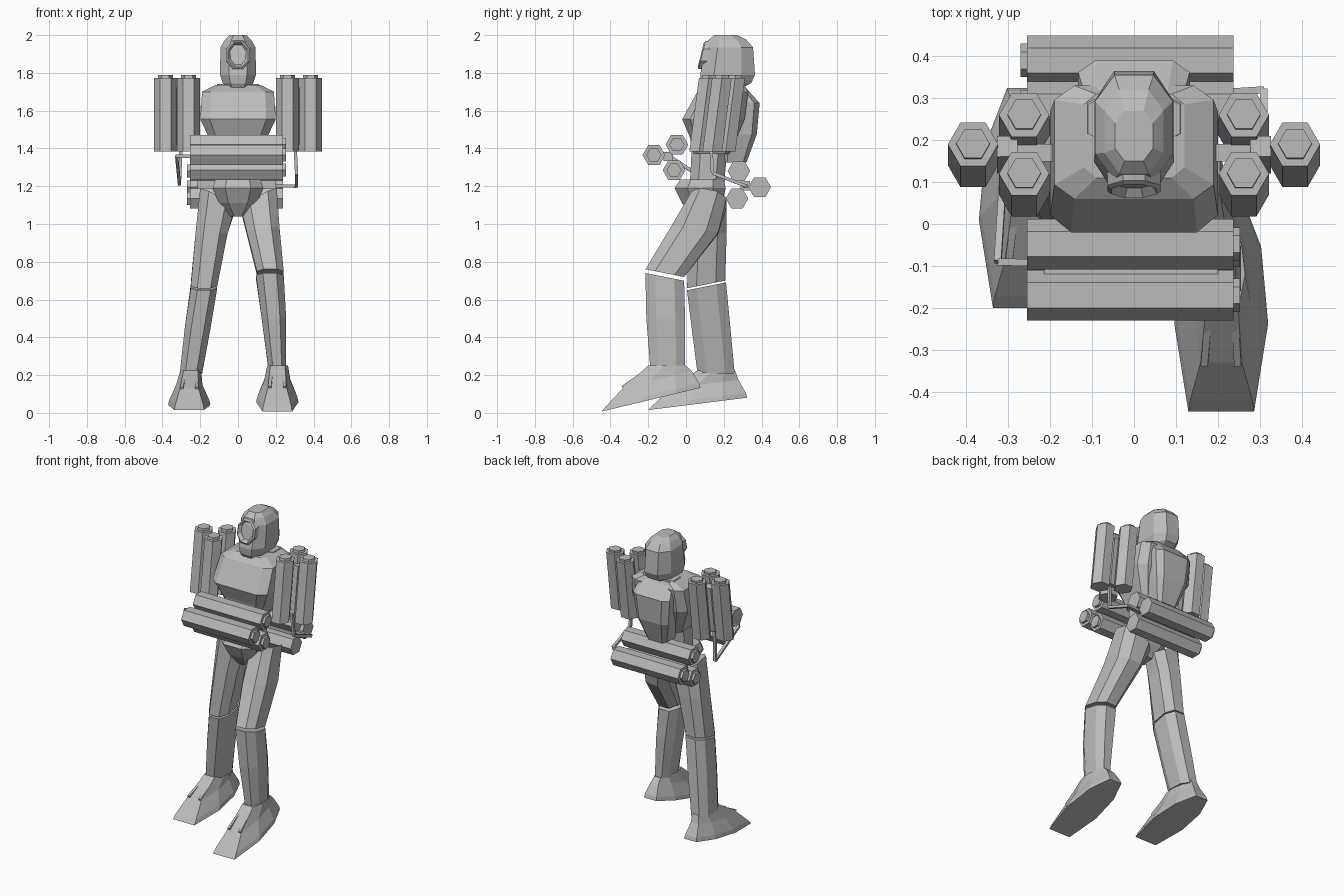
import bpy, bmesh, math
from mathutils import Vector

cube = bpy.data.objects.get("Cube")
if cube:
    bpy.data.objects.remove(cube, do_unlink=True)

grey = bpy.data.materials.new("plain grey")
grey.use_nodes = True
colour = (0.5, 0.5, 0.5, 1)
grey.diffuse_color = colour
grey.node_tree.nodes["Principled BSDF"].inputs["Base Color"].default_value = colour


def loft(name, rings):
    """Skin a list of equal-length point rings and cap both ends."""
    bm = bmesh.new()
    loops = [[bm.verts.new(p) for p in ring] for ring in rings]
    for low, high in zip(loops, loops[1:]):
        count = len(low)
        for i in range(count):
            j = (i + 1) % count
            bm.faces.new((low[i], low[j], high[j], high[i]))
    bm.faces.new(loops[0][::-1])
    bm.faces.new(loops[-1])
    bmesh.ops.recalc_face_normals(bm, faces=bm.faces)
    mesh = bpy.data.meshes.new(name)
    bm.to_mesh(mesh)
    bm.free()
    mesh.materials.append(grey)
    obj = bpy.data.objects.new(name, mesh)
    bpy.context.scene.collection.objects.link(obj)
    return obj


def section(x0, x1, y0, y1, z, slope_x=0, slope_y=0, cut=0.5):
    """Chamfered rectangle, optionally tilted out of the horizontal."""
    cx, cy, rx, ry = (x0 + x1) / 2, (y0 + y1) / 2, (x1 - x0) / 2, (y1 - y0) / 2
    shape = [(1, -cut), (1, cut), (cut, 1), (-cut, 1),
             (-1, cut), (-1, -cut), (-cut, -1), (cut, -1)]
    return [(cx + rx * a, cy + ry * b, z + slope_x * rx * a + slope_y * ry * b)
            for a, b in shape]


def body(name, rows, cut=0.5):
    """Symmetric loft; each row holds half width, front, back and height."""
    return loft(name, [section(-w, w, front, back, z, cut=cut)
                       for w, front, back, z in rows])


def polygon(centre, u, v, radius, sides=6):
    turn = math.tau / sides
    return [Vector(centre) + radius * (math.cos(i * turn) * Vector(u) + math.sin(i * turn) * Vector(v))
            for i in range(sides)]


X, Y, Z = Vector((1, 0, 0)), Vector((0, 1, 0)), Vector((0, 0, 1))


def canister(name, base, top, u, v):
    """Hexagonal tube with a small raised cap at the top end."""
    base, top = Vector(base), Vector(top)
    cap = top + (top - base).normalized() * 0.016
    loft(name, [polygon(base, u, v, 0.06), polygon(top, u, v, 0.06),
                polygon(top, u, v, 0.04), polygon(cap, u, v, 0.04)])


def bar(name, start, end, radius=0.012):
    start, end = Vector(start), Vector(end)
    along = (end - start).normalized()
    u = along.orthogonal().normalized()
    v = along.cross(u)
    loft(name, [polygon(start, u, v, radius, 4), polygon(end, u, v, radius, 4)])


# Torso
body("chest", [(0.11, 0.04, 0.23, 1.37), (0.155, 0.02, 0.27, 1.46), (0.2, -0.02, 0.31, 1.555),
               (0.19, 0.06, 0.33, 1.7), (0.12, 0.11, 0.31, 1.735)], 0.75)
body("waist", [(0.1, 0.02, 0.2, 1.2), (0.1, 0.03, 0.22, 1.4)])
body("pelvis", [(0.04, 0.03, 0.14, 1.04), (0.1, -0.02, 0.19, 1.11),
                (0.135, -0.06, 0.21, 1.19), (0.12, -0.03, 0.2, 1.235)])
body("backpack", [(0.07, 0.2, 0.32, 1.325), (0.115, 0.2, 0.375, 1.475),
                  (0.133, 0.2, 0.39, 1.64), (0.11, 0.2, 0.3, 1.74)], 0.7)

# Head with a recessed face frame
body("neck", [(0.075, 0.13, 0.29, 1.65), (0.07, 0.14, 0.28, 1.78)])
body("head", [(0.055, 0.1, 0.27, 1.71), (0.08, 0.08, 0.345, 1.745), (0.095, 0.075, 0.365, 1.79),
              (0.093, 0.105, 0.355, 1.935), (0.07, 0.12, 0.32, 1.975), (0.045, 0.15, 0.27, 2.0)])


def face_ring(half_width, half_height, y):
    """Upright oval leaning back with the face."""
    return [(half_width * math.sin(a), y + 0.25 * half_height * math.cos(a),
             1.895 + half_height * math.cos(a))
            for a in (math.tau * (i + 0.5) / 8 for i in range(8))]


loft("face_frame", [face_ring(0.07, 0.085, 0.13), face_ring(0.068, 0.08, 0.085),
                    face_ring(0.058, 0.07, 0.078), face_ring(0.042, 0.055, 0.1)])

# Left leg, stepping forward
loft("left_thigh", [section(0.015, 0.205, 0.03, 0.215, 1.13, 0.55, -0.2),
                    section(0.045, 0.22, -0.08, 0.17, 0.965, 0.1, -0.12),
                    section(0.1, 0.242, -0.215, -0.01, 0.74, 0, -0.2)])
loft("left_shin", [section(0.16, 0.255, -0.19, -0.005, 0.24, 0, -0.1),
                   section(0.125, 0.255, -0.21, -0.005, 0.5),
                   section(0.095, 0.242, -0.215, -0.01, 0.72, 0, -0.2)])

# Right leg, trailing
loft("right_thigh", [section(-0.2, -0.015, 0.03, 0.215, 1.13, -0.55, -0.2),
                     section(-0.225, -0.055, 0.02, 0.215, 0.95),
                     section(-0.25, -0.11, 0.005, 0.208, 0.68, 0, 0.2)])
loft("right_shin", [section(-0.308, -0.19, 0.06, 0.258, 0.21, 0, -0.05),
                    section(-0.282, -0.145, 0.03, 0.235, 0.45),
                    section(-0.25, -0.11, 0.005, 0.212, 0.67, 0, 0.2)])


# Feet, with soles pitched toe-down
def foot(name, x, y, sole_z, pitch, ankle):
    outline = [(0.7, -1), (1, -0.2), (0.85, 0.5), (0.4, 1),
               (-0.4, 1), (-0.85, 0.5), (-1, -0.2), (-0.7, -1)]

    def layer(width, length, shift, rise):
        return [(x + width * a, y + shift + length * b,
                 sole_z + rise + pitch * (shift + length * b)) for a, b in outline]

    ax, ay, az = ankle
    top = [(ax + 0.055 * a, ay + 0.1 * b, az) for a, b in outline]
    loft(name, [layer(0.112, 0.262, 0, 0), layer(0.106, 0.245, 0.01, 0.025),
                layer(0.07, 0.18, 0.035, 0.1), top])
    # Twin ridges running down the instep
    for side in (-1, 1):
        bar(name + "_ridge", (ax + side * 0.03, ay - 0.1, az - 0.02),
            (x + side * 0.04, y - 0.15, sole_z + 0.1 - pitch * 0.15))


foot("left_foot", 0.208, -0.185, 0.07, 0.24, (0.21, -0.1, 0.25))
foot("right_foot", -0.258, 0.062, 0.048, 0.125, (-0.25, 0.16, 0.225))

# Upright canister clusters beside the shoulders
for label, side in (("left", 1), ("right", -1)):
    for x, y in ((0.262, 0.26), (0.262, 0.12), (0.384, 0.19)):
        canister(label + "_upright_canister", (side * x, y - 0.05, 1.385), (side * x, y, 1.772), X, Y)
    bar(label + "_upright_hub", (side * 0.302, 0.145, 1.42), (side * 0.302, 0.185, 1.72), 0.035)
    bar(label + "_shoulder_mount", (side * 0.15, 0.17, 1.6), (side * 0.3, 0.17, 1.6), 0.03)

# Level canister clusters in front of and behind the waist
for y, z in ((-0.17, 1.365), (-0.048, 1.42), (-0.063, 1.285)):
    canister("front_level_canister", (-0.255, y, z), (0.237, y, z), Y, Z)
for y, z in ((0.28, 1.28), (0.27, 1.135), (0.39, 1.195)):
    canister("rear_level_canister", (0.237, y, z), (-0.255, y, z), Y, Z)
bar("front_hub", (-0.215, -0.094, 1.357), (0.2, -0.094, 1.357), 0.035)
bar("rear_hub", (-0.215, 0.313, 1.203), (0.2, 0.313, 1.203), 0.035)


# Jointed arms linking the upright clusters to the level ones
def linkage(name, points):
    for start, end in zip(points, points[1:]):
        bar(name, start, end)


linkage("left_arm_link", [(0.3, 0.13, 1.45), (0.31, 0.14, 1.27),
                          (0.31, 0.32, 1.2), (0.2, 0.313, 1.203)])
linkage("right_arm_link", [(-0.3, 0.13, 1.45), (-0.31, 0.14, 1.21),
                           (-0.325, -0.09, 1.36), (-0.2, -0.094, 1.357)])
